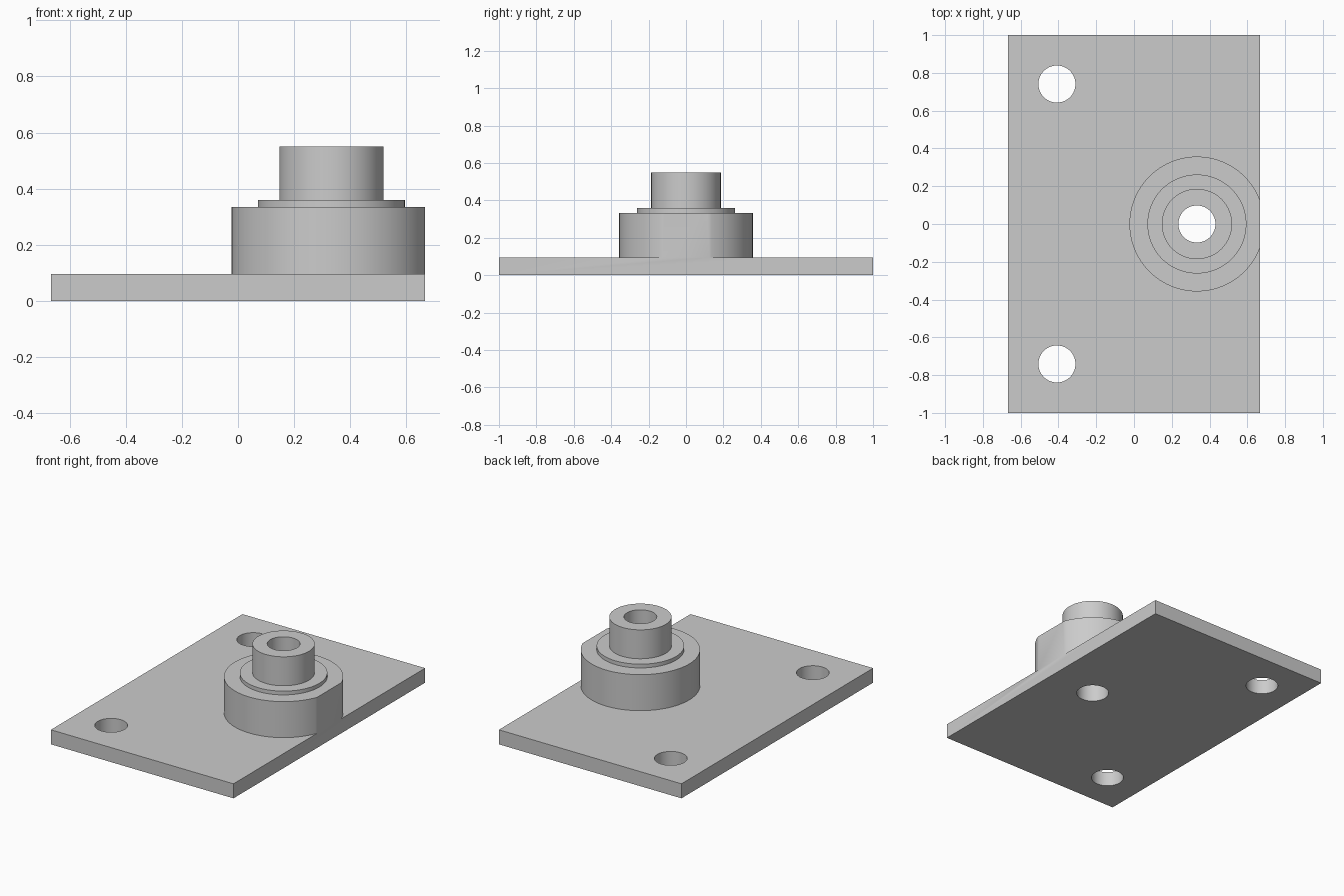
import bpy
import bmesh
import math
from mathutils import Matrix

if "Cube" in bpy.data.objects:
    bpy.data.objects.remove(bpy.data.objects["Cube"], do_unlink=True)

HALF_X = 0.667          # half width of the plate
PLATE_TOP = 0.096
HUB_X = 0.333           # axis of the hub
HOLE_R = 0.098
SEGMENTS = 96

grey = bpy.data.materials.new("light grey")
grey.use_nodes = True
grey.diffuse_color = (0.6, 0.6, 0.6, 1)
grey.node_tree.nodes["Principled BSDF"].inputs["Base Color"].default_value = (0.6, 0.6, 0.6, 1)


def add_object(name, bm):
    mesh = bpy.data.meshes.new(name)
    bmesh.ops.recalc_face_normals(bm, faces=bm.faces)
    bm.to_mesh(mesh)
    bm.free()
    mesh.materials.append(grey)
    obj = bpy.data.objects.new(name, mesh)
    bpy.context.collection.objects.link(obj)
    return obj


def box(name, low, high):
    bm = bmesh.new()
    size = [b - a for a, b in zip(low, high)]
    middle = [(a + b) / 2 for a, b in zip(low, high)]
    bmesh.ops.create_cube(bm, size=1, matrix=Matrix.Translation(middle) @ Matrix.Diagonal((*size, 1)))
    return add_object(name, bm)


def lathe(name, profile, x, y):
    """Solid of revolution about a vertical axis; profile is (radius, z)."""
    bm = bmesh.new()
    rings = []
    for r, z in profile:
        rings.append([bm.verts.new((x + r * math.cos(a), y + r * math.sin(a), z))
                      for a in (2 * math.pi * i / SEGMENTS for i in range(SEGMENTS))])
    for low, high in zip(rings, rings[1:]):
        for i in range(SEGMENTS):
            j = (i + 1) % SEGMENTS
            bm.faces.new((low[i], low[j], high[j], high[i]))
    bm.faces.new(rings[0])
    bm.faces.new(rings[-1])
    return add_object(name, bm)


def combine(target, tool, operation):
    bpy.context.view_layer.objects.active = target
    mod = target.modifiers.new(operation.lower(), 'BOOLEAN')
    mod.operation = operation
    mod.solver = 'EXACT'
    mod.object = tool
    bpy.ops.object.modifier_apply(modifier=mod.name)
    bpy.data.objects.remove(tool, do_unlink=True)


# Base plate, left overlong on the hub side until it is trimmed
base = box("flanged_base_plate", (-HALF_X, -1, 0), (0.9, 1, PLATE_TOP))

# Stepped hub: wide boss, thin shoulder, spigot
hub = lathe("stepped_hub", [(0.357, 0.05), (0.357, 0.334), (0.262, 0.334), (0.262, 0.359),
                            (0.186, 0.359), (0.186, 0.55)], HUB_X, 0)
combine(base, hub, 'UNION')

# Trim plate and hub flush along one side
combine(base, box("side_trim", (HALF_X, -2, -1), (2, 2, 1)), 'DIFFERENCE')

# Hub bore and the two mounting holes
for x, y in ((HUB_X, 0), (-0.408, 0.741), (-0.408, -0.741)):
    combine(base, lathe("hole_cutter", [(HOLE_R, -0.5), (HOLE_R, 1)], x, y), 'DIFFERENCE')

# Smooth round walls, sharp edges
bpy.ops.object.select_all(action='DESELECT')
base.select_set(True)
bpy.context.view_layer.objects.active = base
bpy.ops.object.shade_smooth_by_angle(angle=math.radians(30))
